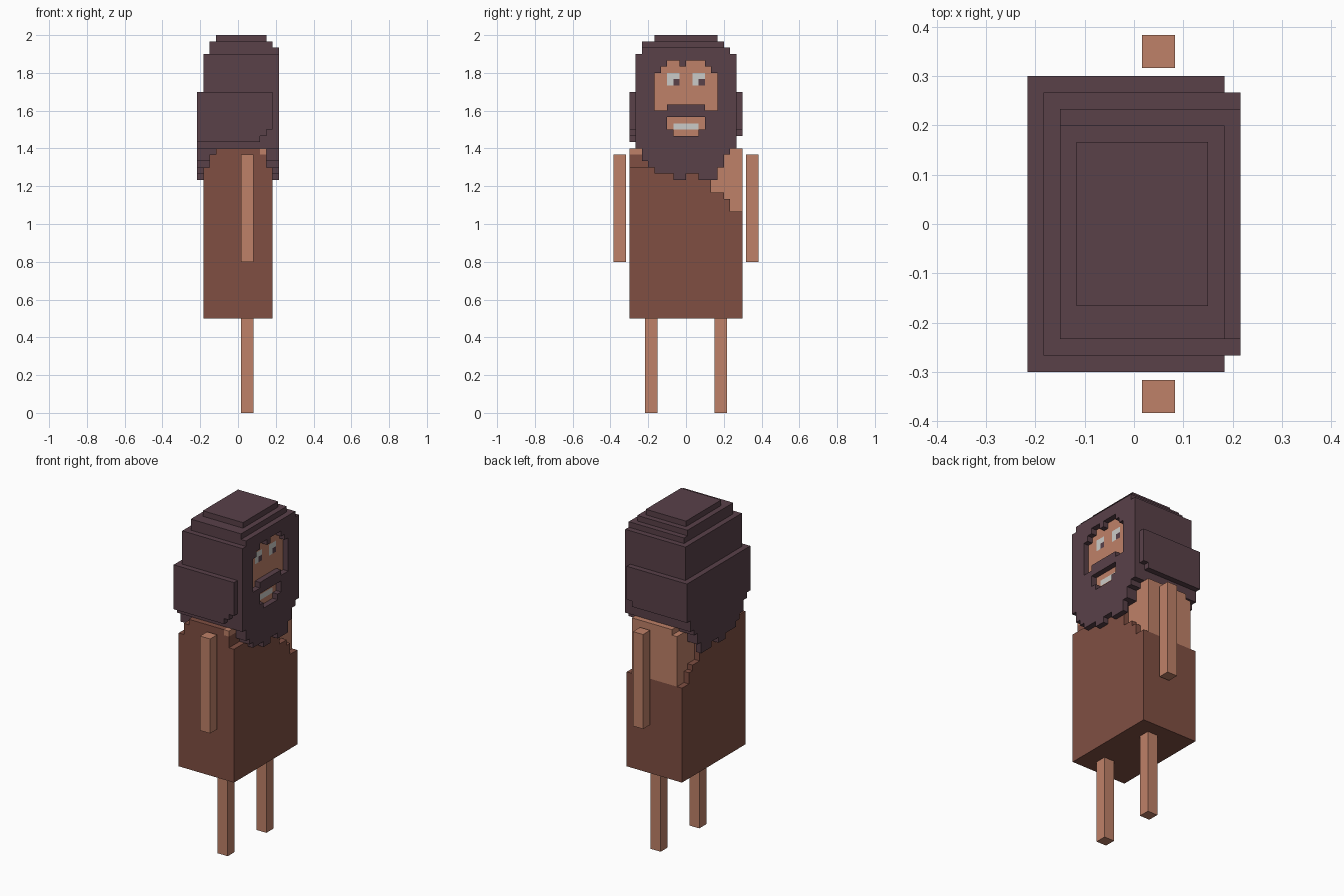
import bpy, bmesh, math

if "Cube" in bpy.data.objects:
    bpy.data.objects.remove(bpy.data.objects["Cube"])

U = 1 / 30  # edge of one block


def material(name, rgb):
    m = bpy.data.materials.new(name)
    m.diffuse_color = (*rgb, 1)
    m.use_nodes = True
    m.node_tree.nodes["Principled BSDF"].inputs["Base Color"].default_value = m.diffuse_color
    return m


MATS = [material("skin", (0.52, 0.22, 0.14)),
        material("brown cloth", (0.215, 0.078, 0.055)),
        material("dark hair", (0.100, 0.052, 0.066)),
        material("white", (0.60, 0.60, 0.58))]
SKIN, CLOTH, HAIR, WHITE = range(4)


def blocks(name, rule, ri, rj, rk):
    """Build the outer skin of all blocks for which rule gives a colour."""
    cells = {}
    for i in range(*ri):
        for j in range(*rj):
            for k in range(*rk):
                c = rule(i, j, k)
                if c is not None:
                    cells[i, j, k] = c
    bm = bmesh.new()
    verts = {}

    def vert(p):
        if p not in verts:
            verts[p] = bm.verts.new(((p[0] - 6.5) * U, p[1] * U, p[2] * U))
        return verts[p]

    for cell, c in cells.items():
        for axis in range(3):
            for side in (0, 1):
                near = list(cell)
                near[axis] += 2 * side - 1
                if tuple(near) in cells:
                    continue
                a, b = (axis + 1) % 3, (axis + 2) % 3
                loop = []
                for da, db in ((0, 0), (1, 0), (1, 1), (0, 1)):
                    p = list(cell)
                    p[axis] += side
                    p[a] += da
                    p[b] += db
                    loop.append(vert(tuple(p)))
                f = bm.faces.new(loop if side else loop[::-1])
                f.material_index = c
    # merge flat areas of one colour
    bmesh.ops.dissolve_limit(bm, angle_limit=math.radians(1), verts=bm.verts[:],
                             edges=bm.edges[:], delimit={'MATERIAL'})
    me = bpy.data.meshes.new(name)
    bm.to_mesh(me)
    bm.free()
    for m in MATS:
        me.materials.append(m)
    ob = bpy.data.objects.new(name, me)
    bpy.context.collection.objects.link(ob)
    return ob


# Arms and legs: two blocks thick
def limb(i, j, k):
    return SKIN


for side, arm_j, leg_j in (("right", -11.5, -6.5), ("left", 9.5, 4.5)):
    blocks(side + "_arm", limb, (7, 9), (int(math.floor(arm_j + .5)), int(math.floor(arm_j + .5)) + 2), (24, 41))
    arm = bpy.data.objects[side + "_arm"]
    leg = blocks(side + "_leg", limb, (7, 9), (int(math.floor(leg_j)), int(math.floor(leg_j)) + 2), (0, 15))
    for ob, target in ((arm, arm_j), (leg, leg_j)):
        low = min(v.co.y for v in ob.data.vertices)
        ob.location.y = target * U - low


# Body: one-shoulder tunic over bare skin
def tunic_top(j):
    return 42 if j < 4 else 35 if j < 6 else 34 if j < 7 else 32


def body(i, j, k):
    top = tunic_top(j)
    if i in (1, 11) and k >= min(top, 39):
        return None
    if i == 2 and k == 41:
        return None
    if i == 10 and k == 41:
        return SKIN
    return CLOTH if k < top else SKIN


blocks("body", body, (1, 12), (-9, 9), (15, 42))

# Head: stepped hair, beard with ragged hem, face and mouth set back
HEM = (42, 40, 39, 38, 38, 38, 37, 37, 38, 38, 37, 37, 37, 39, 41, 42)
BROW = (54, 55, 56, 56, 55, 56, 56, 56, 55, 54)


def face_hole(j, k):
    if -5 <= j < 5 and 48 <= k < BROW[j + 5]:
        return not (k == 48 and -3 <= j < 3)      # moustache stays
    return (k in (45, 46) and -3 <= j < 3) or (k == 44 and -2 <= j < 2)


def face_colour(j, k):
    if k == 45 and -2 <= j < 2:
        return WHITE                              # teeth
    if k in (52, 53) and j in (-3, -2, 1, 2):     # eyes and pupils
        return HAIR if k == 52 and j in (-2, 2) else WHITE
    return SKIN


def head(i, j, k):
    inner = -8 <= j < 8
    if i == 12:                                   # front hair and beard
        half = 7 if k == 57 else 8
        if not -half <= j < half or k > 57 or k < HEM[j + 8] or face_hole(j, k):
            return None
        return HAIR
    if k == 59:                                   # crown steps
        return HAIR if 3 <= i <= 10 and -5 <= j < 5 else None
    if k >= 57:
        return HAIR if 2 <= i and -7 <= j < (7 if k == 57 else 6) else None
    if i == 11 and face_hole(j, k):
        return face_colour(j, k)
    if inner and 1 <= i and 42 <= k:              # main block
        return HAIR
    if inner and k >= HEM[j + 8]:                 # back hair and hem
        if (i == 0 and k <= 50) or (i in (1, 11) and k >= 39) or (i == 2 and k == 41):
            return HAIR
    low = 43 if j < 0 else 44                     # wide side locks
    low = max(low, {11: 45, 10: 44}.get(i, 0))
    return HAIR if not inner and low <= k <= 50 else None


blocks("head", head, (0, 13), (-9, 9), (37, 60))
